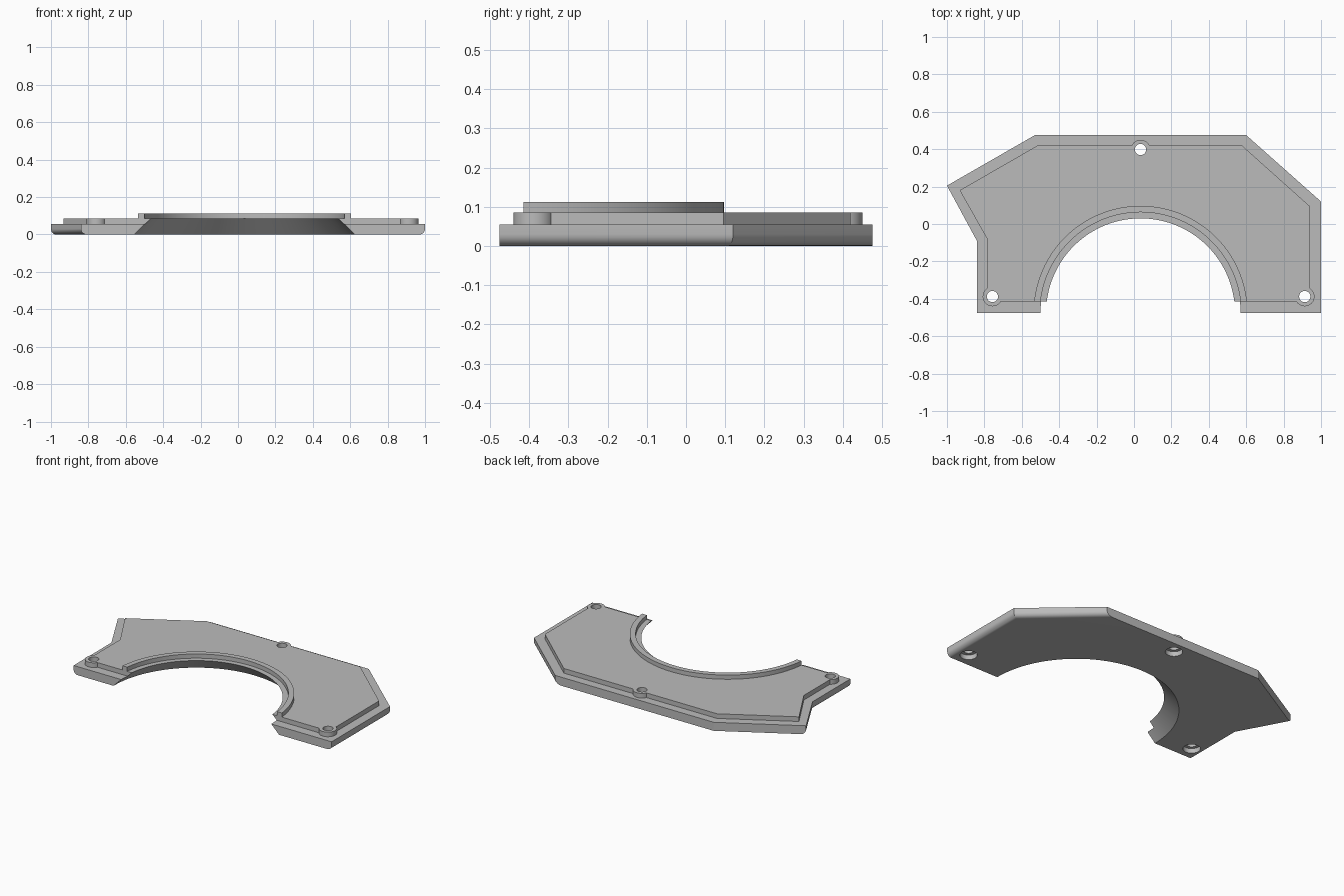
import bpy
import bmesh
import math

cube = bpy.data.objects.get("Cube")
if cube:
    bpy.data.objects.remove(cube, do_unlink=True)

CX, CY = 0.035, -0.475               # centre of the arched opening
BASE_TOP, TIER_TOP, LIP_TOP = 0.055, 0.085, 0.112
HOLES = [(-0.757, -0.388), (0.913, -0.388), (CX, 0.398)]

grey = bpy.data.materials.new("plain grey")
grey.use_nodes = True
grey.diffuse_color = (0.5, 0.5, 0.5, 1)
grey.node_tree.nodes["Principled BSDF"].inputs["Base Color"].default_value = (0.5, 0.5, 0.5, 1)


def make_object(name, bm):
    bmesh.ops.recalc_face_normals(bm, faces=bm.faces)
    mesh = bpy.data.meshes.new(name)
    bm.to_mesh(mesh)
    bm.free()
    mesh.materials.append(grey)
    obj = bpy.data.objects.new(name, mesh)
    bpy.context.collection.objects.link(obj)
    return obj


def prism(name, outline, z0, z1, rounded=None, radius=0.03):
    """Extrude an outline; round the bottom edges picked by the rule."""
    bm = bmesh.new()
    face = bm.faces.new([bm.verts.new((x, y, z0)) for x, y in outline])
    extruded = bmesh.ops.extrude_face_region(bm, geom=[face])["geom"]
    for v in extruded:
        if isinstance(v, bmesh.types.BMVert):
            v.co.z = z1
    bmesh.ops.recalc_face_normals(bm, faces=bm.faces)
    if rounded:
        edges = [e for e in bm.edges
                 if all(abs(v.co.z - z0) < 1e-5 for v in e.verts)
                 and rounded((e.verts[0].co + e.verts[1].co) / 2)]
        bmesh.ops.bevel(bm, geom=edges, offset=radius, segments=6,
                        profile=0.5, affect='EDGES')
    return make_object(name, bm)


def cone(name, x, y, z0, z1, r0, r1, sides=40):
    bm = bmesh.new()
    bmesh.ops.create_cone(bm, cap_ends=True, segments=sides,
                          radius1=r0, radius2=r1, depth=z1 - z0)
    bmesh.ops.translate(bm, verts=bm.verts, vec=(x, y, (z0 + z1) / 2))
    return make_object(name, bm)


def combine(target, tool, operation):
    """Apply a boolean to the target and discard the tool."""
    mod = target.modifiers.new("combine", 'BOOLEAN')
    mod.operation = operation
    mod.solver = 'EXACT'
    mod.object = tool
    tool.hide_render = True
    graph = bpy.context.evaluated_depsgraph_get()
    mesh = bpy.data.meshes.new_from_object(target.evaluated_get(graph))
    target.modifiers.clear()
    target.data = mesh
    bpy.data.objects.remove(tool, do_unlink=True)


def arc(radius, y_end, steps=72):
    start = math.asin((y_end - CY) / radius)
    angles = [start + (math.pi - 2 * start) * i / steps for i in range(steps + 1)]
    return [(CX + radius * math.cos(a), CY + radius * math.sin(a)) for a in angles]


# Base slab with softened lower side edges
plate = prism("cover_plate",
              [(-0.84, -0.475), (1, -0.475), (1, 0.12), (0.6, 0.475),
               (-0.53, 0.475), (-1, 0.205), (-0.84, -0.09)],
              0, BASE_TOP, rounded=lambda mid: abs(mid.x) > 0.78)

# Raised inset tier
combine(plate, prism("tier",
                     [(-0.785, -0.415), (0.94, -0.415), (0.94, 0.095), (0.577, 0.42),
                      (-0.515, 0.42), (-0.932, 0.18), (-0.785, -0.08)],
                     0.035, TIER_TOP), 'UNION')

# Round bosses at the screw holes
for x, y in HOLES:
    combine(plate, cone("boss", x, y, 0.04, TIER_TOP, 0.052, 0.052), 'UNION')

# Arched opening, wider at the bottom
combine(plate, cone("opening", CX, CY, -0.1, 0.2, 0.69, 0.39, 144), 'DIFFERENCE')

# Lip around the opening
lip_outline = arc(0.572, -0.415) + arc(0.538, -0.415)[::-1]
combine(plate, prism("lip", lip_outline, 0.07, LIP_TOP), 'UNION')

# Screw holes with counterbores from below
for x, y in HOLES:
    combine(plate, cone("screw_hole", x, y, -0.1, 0.2, 0.03, 0.03), 'DIFFERENCE')
    combine(plate, cone("counterbore", x, y, -0.1, 0.03, 0.05, 0.05), 'DIFFERENCE')

# Smooth curved walls, crisp edges
bpy.ops.object.select_all(action='DESELECT')
plate.select_set(True)
bpy.context.view_layer.objects.active = plate
bpy.ops.object.shade_smooth_by_angle(angle=math.radians(28))
